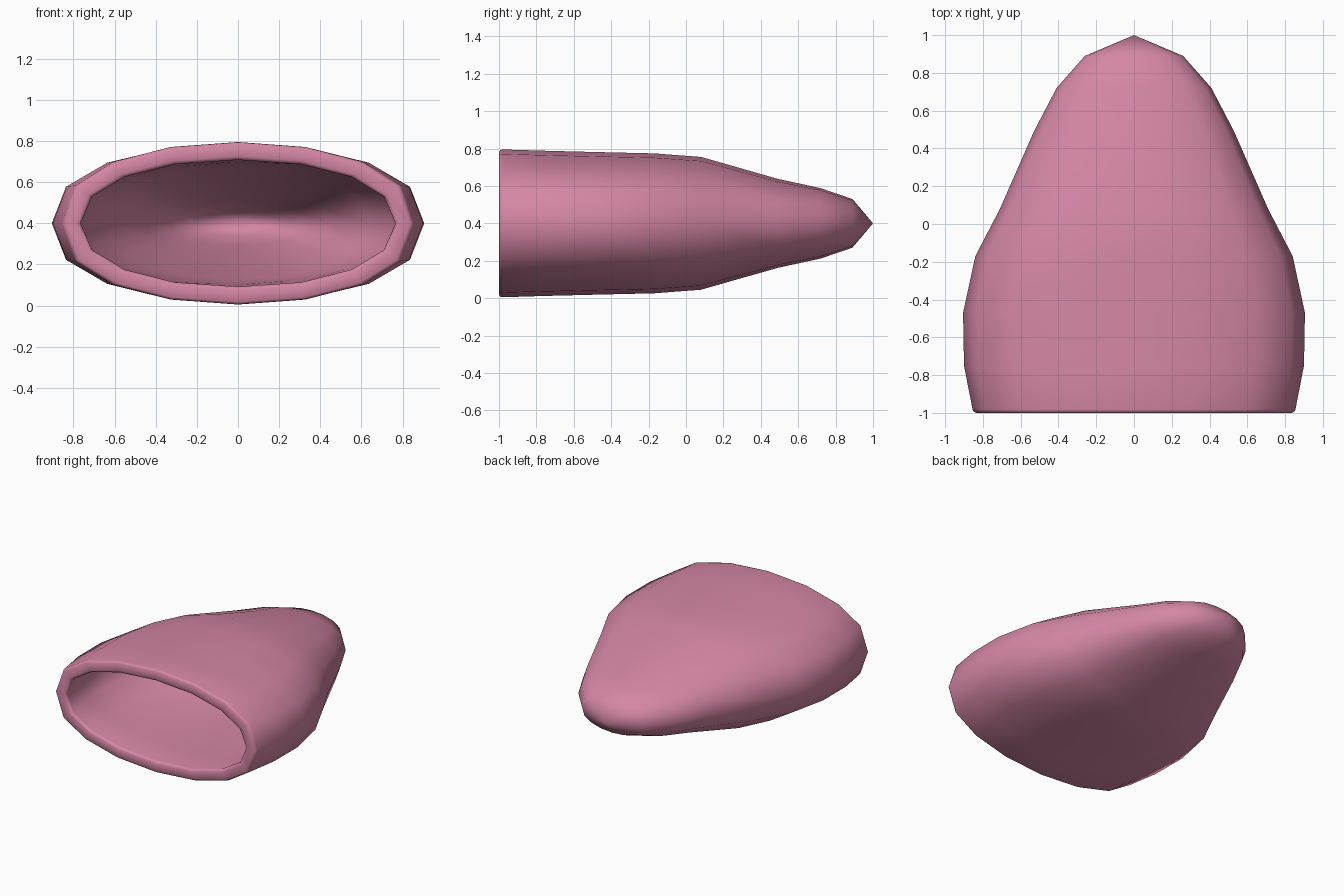
import bpy
import bmesh
import math

if "Cube" in bpy.data.objects:
    bpy.data.objects.remove(bpy.data.objects["Cube"])

SIDES = 16
CENTRE_Z = 0.4

pink = bpy.data.materials.new("rose pink")
pink.diffuse_color = (0.66, 0.24, 0.38, 1.0)
pink.use_nodes = True
pink.node_tree.nodes["Principled BSDF"].inputs["Base Color"].default_value = pink.diffuse_color


def power(v, e):
    return math.copysign(abs(v) ** e, v) if abs(v) > 1e-6 else 0.0


def ring(bm, y, half_x, half_z, ex, ez):
    """One oval cross-section at depth y."""
    verts = []
    for i in range(SIDES):
        a = 2 * math.pi * i / SIDES
        verts.append(bm.verts.new((half_x * power(math.cos(a), ex), y,
                                   CENTRE_Z + half_z * power(math.sin(a), ez))))
    return verts


# Stations: y, half width, half height
outer = [(0.89, 0.26, 0.13), (0.72, 0.41, 0.188), (0.49, 0.53, 0.238),
         (0.08, 0.71, 0.355), (-0.17, 0.84, 0.374), (-0.47, 0.905, 0.381),
         (-0.75, 0.90, 0.388), (-0.98, 0.855, 0.395), (-0.993, 0.85, 0.392),
         (-1.0, 0.835, 0.382)]
inner = [(-1.0, 0.785, 0.325), (-0.993, 0.768, 0.312), (-0.98, 0.765, 0.308),
         (-0.75, 0.82, 0.306), (-0.47, 0.825, 0.30), (-0.17, 0.76, 0.293),
         (0.06, 0.635, 0.275), (0.46, 0.45, 0.16), (0.69, 0.33, 0.11),
         (0.83, 0.20, 0.06)]

# Hollow slipper-toe shell: outer skin, rounded rim, inner skin
bm = bmesh.new()
rings = [ring(bm, *s, 1.0, 0.8) for s in outer]
rings += [ring(bm, *s, 0.95, 0.9) for s in inner]
for a, b in zip(rings, rings[1:]):
    for i in range(SIDES):
        j = (i + 1) % SIDES
        bm.faces.new((a[i], a[j], b[j], b[i]))

# Pointed ends of the outer and inner skins
for loop, y in ((rings[0], 1.0), (rings[-1], 0.9)):
    tip = bm.verts.new((0, y, CENTRE_Z))
    for i in range(SIDES):
        bm.faces.new((loop[i], loop[(i + 1) % SIDES], tip))

bmesh.ops.recalc_face_normals(bm, faces=bm.faces[:])
for f in bm.faces:
    f.smooth = True

mesh = bpy.data.meshes.new("hollow_shell")
bm.to_mesh(mesh)
bm.free()
mesh.materials.append(pink)
shell = bpy.data.objects.new("hollow_shell", mesh)
bpy.context.collection.objects.link(shell)
